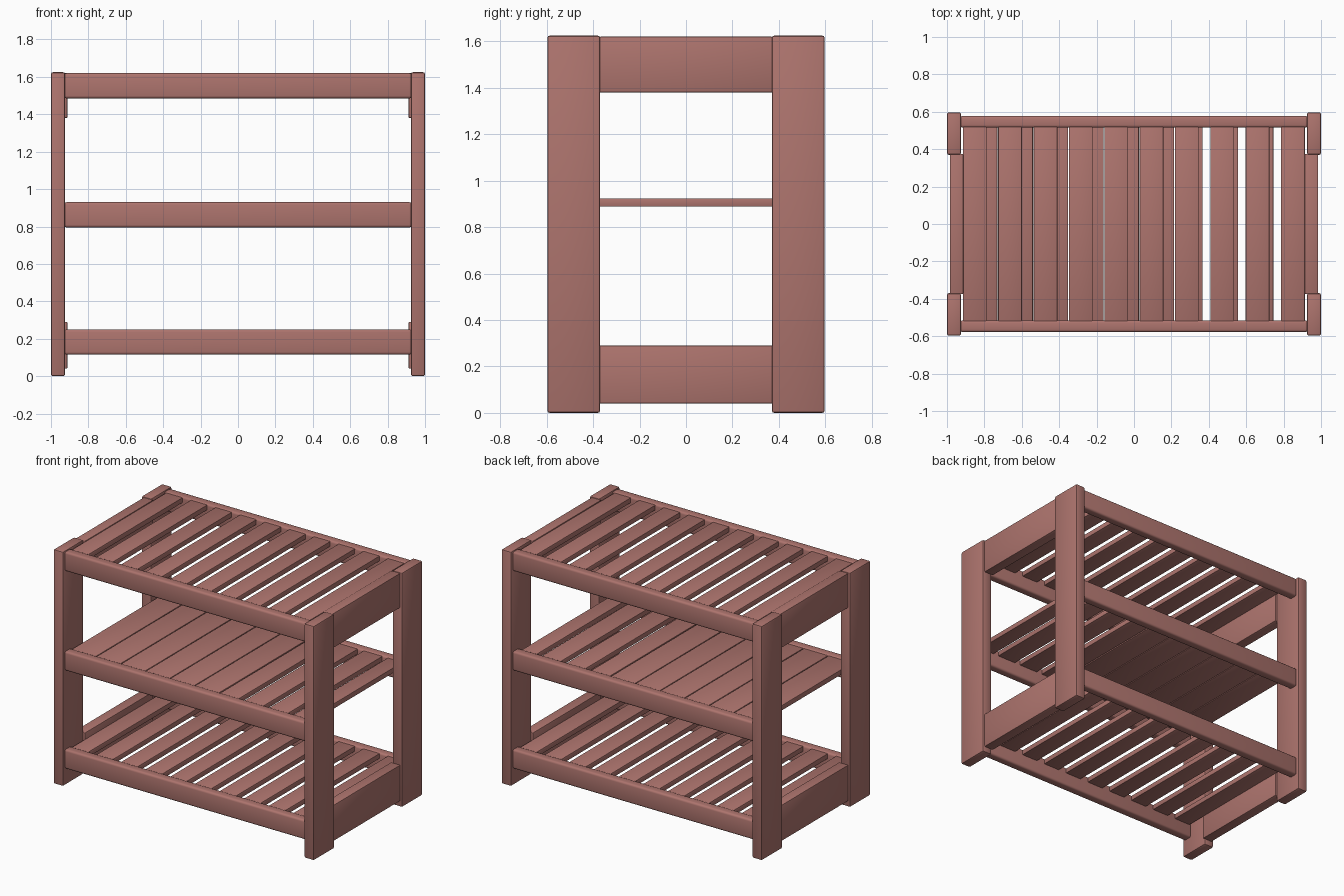
import bpy, bmesh

if "Cube" in bpy.data.objects:
    bpy.data.objects.remove(bpy.data.objects["Cube"])

wood = bpy.data.materials.new("reddish brown wood")
wood.diffuse_color = (0.42, 0.175, 0.155, 1)
wood.use_nodes = True
wood.node_tree.nodes["Principled BSDF"].inputs["Base Color"].default_value = wood.diffuse_color


def board(name, x, y, z, bevel=0.006, segments=2):
    """Box between (min, max) ranges, with softly rounded edges."""
    bm = bmesh.new()
    bmesh.ops.create_cube(bm, size=1)
    for v in bm.verts:
        for i, (lo, hi) in enumerate((x, y, z)):
            v.co[i] = hi if v.co[i] > 0 else lo
    bmesh.ops.bevel(bm, geom=bm.edges[:], offset=bevel, segments=segments,
                    profile=0.5, affect='EDGES')
    mesh = bpy.data.meshes.new(name)
    bm.to_mesh(mesh)
    bm.free()
    mesh.materials.append(wood)
    obj = bpy.data.objects.new(name, mesh)
    bpy.context.collection.objects.link(obj)
    bpy.ops.object.select_all(action='DESELECT')
    obj.select_set(True)
    bpy.context.view_layer.objects.active = obj
    bpy.ops.object.shade_smooth_by_angle()
    return obj


def span(sign, a, b):
    """Range a..b measured outwards on the given side of the centre."""
    return tuple(sorted((sign * a, sign * b)))


# End frames: two wide flat posts joined by a top and a bottom rail
for sx, side in ((-1, "left"), (1, "right")):
    for sy, end in ((-1, "front"), (1, "back")):
        board(f"{side}_{end}_post", span(sx, 0.925, 1.0), span(sy, 0.37, 0.597),
              (0, 1.625), 0.01)
    board(f"{side}_top_rail", span(sx, 0.912, 0.985), (-0.375, 0.375), (1.38, 1.62))
    board(f"{side}_bottom_rail", span(sx, 0.912, 0.985), (-0.375, 0.375), (0.04, 0.29))

# Shelves: long front and back rails carrying cross slats
START, WIDTH, PITCH = -0.915, 0.127, 0.189
for level, top in (("bottom", 0.25), ("middle", 0.93), ("top", 1.62)):
    for sy, end in ((-1, "front"), (1, "back")):
        board(f"{level}_shelf_{end}_rail", (-0.93, 0.93), span(sy, 0.515, 0.578),
              (top - 0.135, top), 0.014, 3)
    if level == "middle":
        # close-set boards on the left, spaced slats on the right
        ranges = [(START + PITCH * i, START + PITCH * (i + 1) - 0.004) for i in range(6)]
        ranges += [(0.222 + PITCH * i, 0.222 + PITCH * i + 0.145) for i in range(3)]
        ranges.append((0.785, 0.90))
    else:
        ranges = [(START + PITCH * i, START + PITCH * i + WIDTH) for i in range(10)]
    for i, xr in enumerate(ranges):
        board(f"{level}_shelf_slat_{i + 1}", xr, (-0.522, 0.522),
              (top - 0.042, top - 0.006), 0.004)
